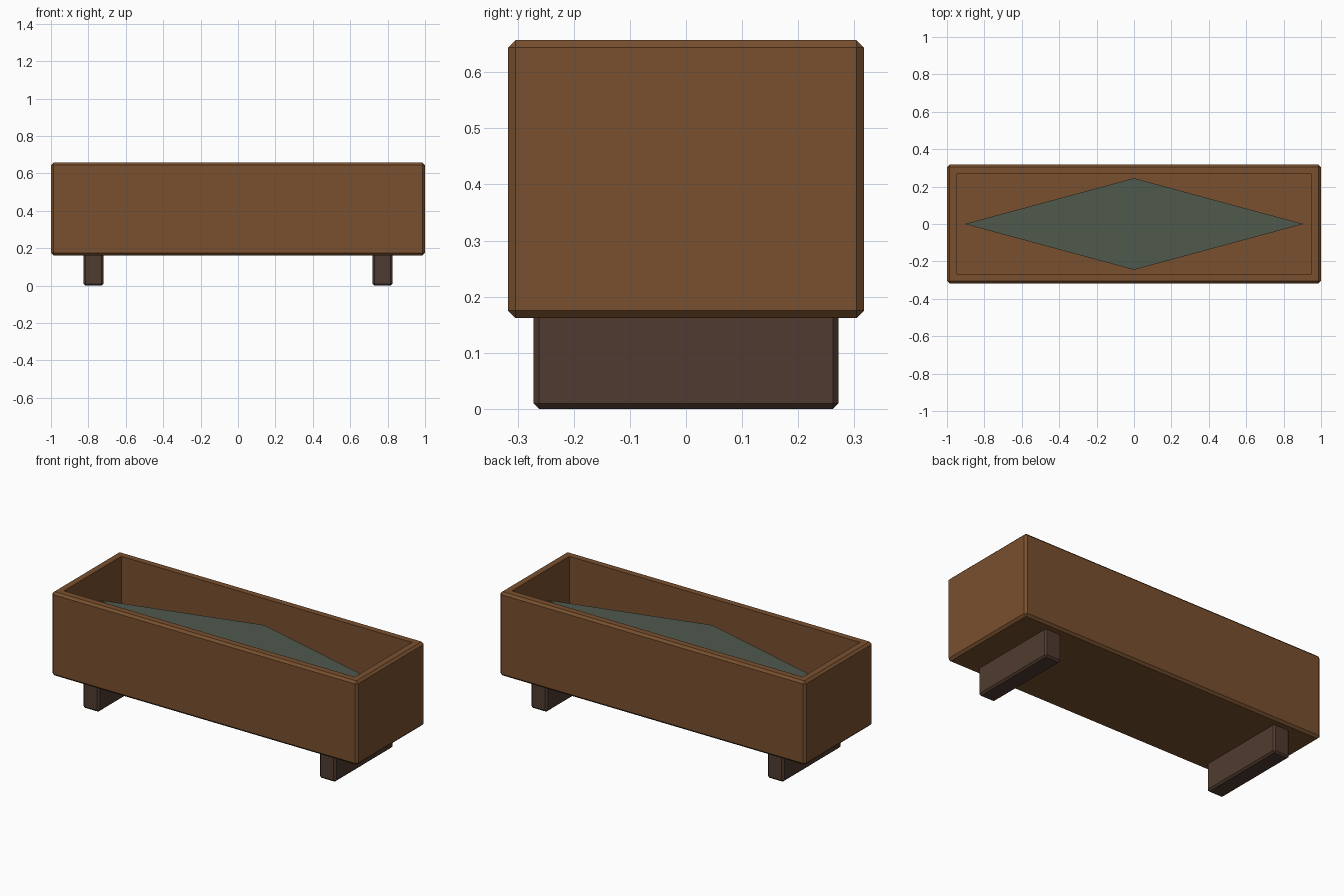
import bpy
import bmesh
from mathutils import Matrix, Vector

default = bpy.data.objects.get("Cube")
if default:
    bpy.data.objects.remove(default, do_unlink=True)


def material(name, rgb):
    mat = bpy.data.materials.new(name)
    mat.use_nodes = True
    color = (*rgb, 1)
    mat.diffuse_color = color
    mat.node_tree.nodes["Principled BSDF"].inputs["Base Color"].default_value = color
    return mat


def add_object(name, bm, mat):
    mesh = bpy.data.meshes.new(name)
    bm.to_mesh(mesh)
    bm.free()
    mesh.materials.append(mat)
    obj = bpy.data.objects.new(name, mesh)
    bpy.context.collection.objects.link(obj)
    return obj


def block(low, high, chamfer):
    """Box between two corners with chamfered edges."""
    low, high = Vector(low), Vector(high)
    bm = bmesh.new()
    bmesh.ops.create_cube(bm, size=1, matrix=Matrix.Translation((low + high) / 2)
                          @ Matrix.Diagonal((*(high - low), 1)))
    bmesh.ops.bevel(bm, geom=bm.edges[:], offset=chamfer, segments=1, affect='EDGES')
    return bm


wood = material("warm wood", (0.19, 0.08, 0.028))
dark_wood = material("dark wood", (0.08, 0.044, 0.029))
soil = material("grey green fill", (0.08, 0.098, 0.073))

# Trough: chamfered block whose top face is inset to a rim and sunk to the floor
bm = block((-1, -0.317, 0.162), (1, 0.317, 0.657), 0.013)
top = max(bm.faces, key=lambda f: f.calc_center_median().z)
bmesh.ops.inset_region(bm, faces=[top], thickness=0.052)
floor = bmesh.ops.extrude_face_region(bm, geom=[top])["geom"]
bmesh.ops.delete(bm, geom=[top], context='FACES_ONLY')
bmesh.ops.translate(bm, vec=(0, 0, -0.43),
                    verts=[v for v in floor if isinstance(v, bmesh.types.BMVert)])
bmesh.ops.recalc_face_normals(bm, faces=bm.faces[:])
add_object("trough", bm, wood)

# Diamond-shaped fill surface inside the trough
bm = bmesh.new()
corners = [(0.905, 0), (0, 0.245), (-0.905, 0), (0, -0.245)]
bm.faces.new([bm.verts.new((x, y, 0.513)) for x, y in corners])
add_object("fill_surface", bm, soil)

# Two cross feet
for side, name in ((-1, "right_foot"), (1, "left_foot")):
    x = side * 0.773
    add_object(name, block((x - 0.053, -0.272, 0), (x + 0.053, 0.272, 0.172), 0.01), dark_wood)
